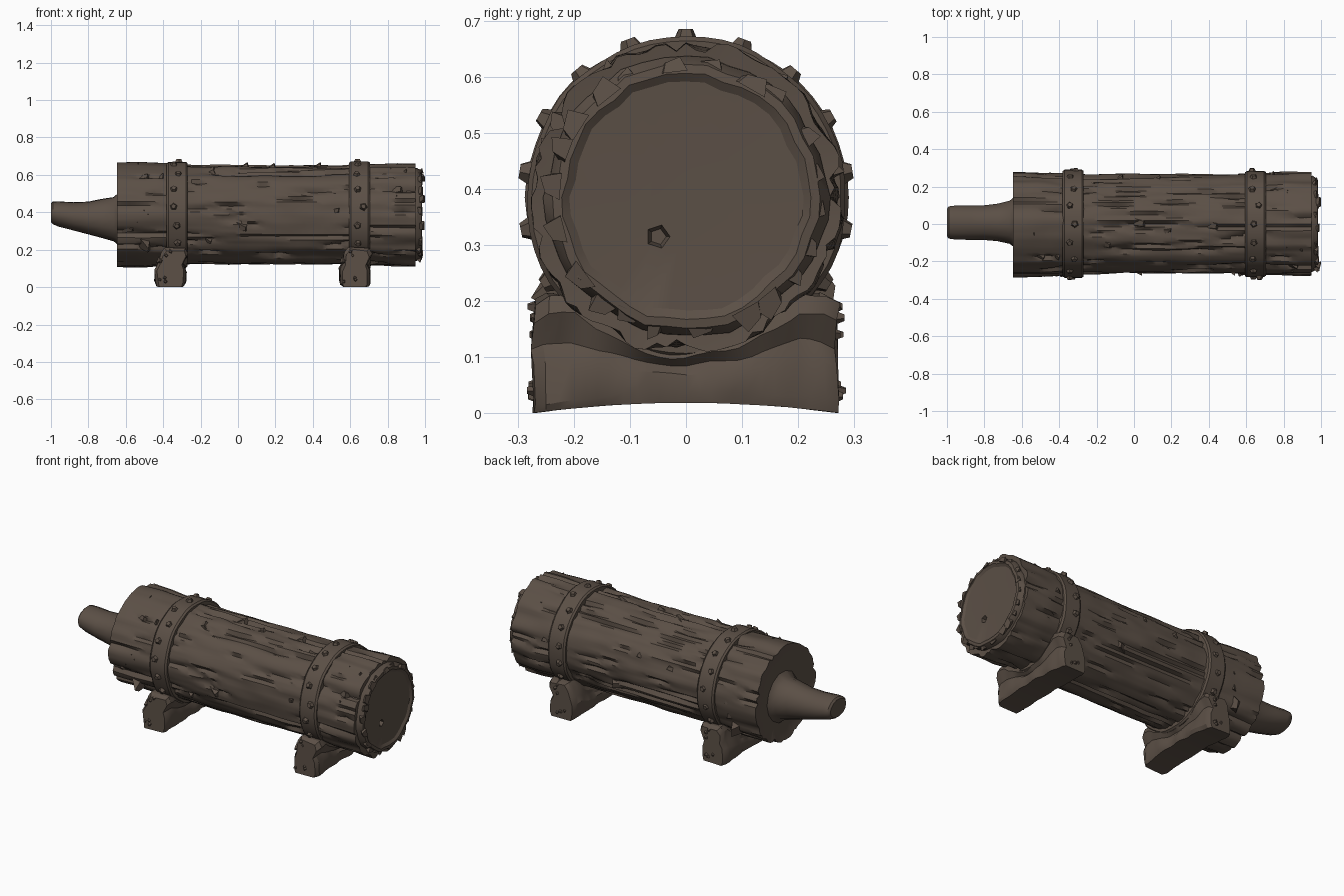
import bpy, bmesh, math, random
from mathutils import Vector, Matrix, noise

if "Cube" in bpy.data.objects:
    bpy.data.objects.remove(bpy.data.objects["Cube"])

random.seed(7)
CZ = 0.385          # height of the log's axis
TAU = math.tau

wood = bpy.data.materials.new("dark brown wood")
wood.diffuse_color = (0.105, 0.079, 0.061, 1)
wood.use_nodes = True
wood.node_tree.nodes["Principled BSDF"].inputs["Base Color"].default_value = wood.diffuse_color


def finish(name, bm, angle=35):
    bmesh.ops.recalc_face_normals(bm, faces=bm.faces)
    me = bpy.data.meshes.new(name)
    bm.to_mesh(me)
    bm.free()
    me.materials.append(wood)
    ob = bpy.data.objects.new(name, me)
    bpy.context.collection.objects.link(ob)
    bpy.context.view_layer.objects.active = ob
    ob.select_set(True)
    if angle:
        bpy.ops.object.shade_smooth_by_angle(angle=math.radians(angle))
    ob.select_set(False)
    return ob


def loft(rings, closed=False):
    """Skin a list of point rings; cap the ends or close into a torus."""
    bm = bmesh.new()
    vs = [[bm.verts.new(p) for p in r] for r in rings]
    n = len(vs[0])
    for k in range(len(vs) if closed else len(vs) - 1):
        a, b = vs[k], vs[(k + 1) % len(vs)]
        for i in range(n):
            j = (i + 1) % n
            bm.faces.new((a[i], a[j], b[j], b[i]))
    if not closed:
        bm.faces.new(vs[0])
        bm.faces.new(vs[-1])
    return bm


def around(x, radius, n, wobble):
    """Ring about the log axis; wobble(angle, x) adds to the radius."""
    pts = []
    for i in range(n):
        a = TAU * i / n
        r = radius + wobble(a, x)
        pts.append((x, r * math.cos(a), CZ + r * math.sin(a)))
    return pts


def bark(a, x):
    c, s = math.cos(a), math.sin(a)
    end = max(0.0, abs(x - 0.15) - 0.5) / 0.3
    ridge = noise.noise((c * 5, s * 5, x * 1.1))
    crack = abs(noise.noise((c * 6 + 9, s * 6, x * 0.9 + 3)))
    dent = noise.noise((c * 3, s * 3 + 5, x * 7))
    return (0.012 + 0.006 * end) * ridge + 0.006 * dent - 0.022 * max(0, 1 - crack * 9)


# Log with lengthwise bark ridges, flared at both ends
rings = [around(-0.635, 0.15, 96, lambda a, x: 0),
         around(-0.635, 0.225, 96, lambda a, x: 0.5 * bark(a, x))]
for k in range(49):
    x = -0.648 + 1.598 * k / 48
    flare = 0.264 + 0.012 * min(1, max(0, (abs(x - 0.15) - 0.42) / 0.25))
    rings.append(around(x, flare, 96, bark))
rings += [around(0.945, 0.235, 96, lambda a, x: 0.5 * bark(a, x)),
          around(0.94, 0.15, 96, lambda a, x: 0)]
finish("log", loft(rings), 40)


# Ragged sawn core on the right end, with a pentagonal hole
def rough(a, x):
    return 0.012 * noise.noise((math.cos(a) * 4, math.sin(a) * 4, x * 9))


core = finish("log_end", loft([around(x, r, 40, rough) for x, r in
              ((0.9, 0.25), (0.955, 0.25), (0.982, 0.236), (0.984, 0.22),
               (0.974, 0.205), (0.971, 0.1))]), 30)
bm = bmesh.new()
bmesh.ops.create_cone(bm, cap_ends=True, segments=5, radius1=0.012, radius2=0.03, depth=0.08,
                      matrix=Matrix.Translation((0.968, -0.05, 0.315)) @ Matrix.Rotation(math.pi / 2, 4, 'Y'))
hole = finish("hole_cutter", bm, 0)
hole.hide_render = True
hole.hide_viewport = True
cut = core.modifiers.new("hole", 'BOOLEAN')
cut.object = hole
cut.operation = 'DIFFERENCE'
cut.solver = 'EXACT'

# Splinters around the right rim
bm = bmesh.new()


def chip(bm, x, a, r, length, width, height, tilt=0.0):
    """Small wedge of bark standing on the log at angle a."""
    out = Vector((0, math.cos(a), math.sin(a)))
    side = Vector((0, -math.sin(a), math.cos(a)))
    ax = Vector((1, 0, 0)) + side * tilt
    o = Vector((x, 0, CZ)) + out * r
    base = [o - ax * length - side * width, o + ax * length - side * width,
            o + ax * length + side * width, o - ax * length + side * width]
    top = [o + out * height + ax * length * 0.7 - side * width * 0.6,
           o + out * height * 0.7 + ax * length * 0.6 + side * width * 0.6]
    b = [bm.verts.new(p) for p in base]
    t = [bm.verts.new(p) for p in top]
    for f in ((b[0], b[1], t[0]), (b[1], b[2], t[1], t[0]), (b[2], b[3], t[1]),
              (b[3], b[0], t[0], t[1]), (b[3], b[2], b[1], b[0])):
        bm.faces.new(f)


for k in range(22):
    chip(bm, 0.965 + random.uniform(-0.01, 0.012), TAU * k / 22 + random.uniform(-.1, .1), 0.225,
         0.022, random.uniform(0.012, 0.03), random.uniform(0.025, 0.042), random.uniform(-.4, .4))
finish("rim_splinters", bm, 0)

# Bark flakes: a few placed ones, then scattered ones
bm = bmesh.new()
for x, a in ((-0.5, 3.15), (0.02, 3.4), (0.85, 2.6), (-0.15, 2.0), (0.03, 1.55), (0.8, 0.9), (0.42, 1.6)):
    chip(bm, x, a, 0.25, 0.03, 0.02, 0.034, 0.2)
for a in (-0.62, math.pi + 0.62):
    chip(bm, -0.5, a, 0.26, 0.03, 0.035, 0.07, 0.3)
for k in range(26):
    chip(bm, random.choice((random.uniform(-0.6, 0.9), random.uniform(0.72, 0.93), random.uniform(-0.62, -0.4))),
         random.uniform(-0.7, math.pi + 0.7), 0.25, random.uniform(0.015, 0.04),
         random.uniform(0.01, 0.022), random.uniform(0.025, 0.04), random.uniform(-.3, .3))
finish("bark_flakes", bm, 0)

# Straps with studs, each over a rough cradle foot
for side, bx, fx in (("left", -0.325, -0.36), ("right", 0.65, 0.625)):
    def bend(a, x):
        return 0.007 * noise.noise((math.cos(a) * 2.5, math.sin(a) * 2.5, bx * 5))

    prof = ((-0.056, 0.24), (-0.056, 0.279), (-0.046, 0.287), (0.046, 0.287), (0.056, 0.279), (0.056, 0.24))
    finish(side + "_strap", loft([around(bx + dx, r, 56, bend) for dx, r in prof], True), 30)

    bm = bmesh.new()
    for k in range(13):
        a = -0.55 + (math.pi + 1.1) * k / 12
        dx = random.uniform(-0.022, 0.022)
        r = 0.288
        m = (Matrix.Translation((bx + dx, r * math.cos(a), CZ + r * math.sin(a)))
             @ Matrix.Rotation(a - math.pi / 2, 4, 'X') @ Matrix.Rotation(random.uniform(0, 1.5), 4, 'Z'))
        bmesh.ops.create_cone(bm, cap_ends=True, segments=5, radius1=0.025, radius2=0.013, depth=0.026, matrix=m)
    finish(side + "_studs", bm, 0)

    # Foot: rounded section swept along y, dipping under the log
    rings = []
    for k in range(25):
        y = -0.27 + 0.54 * k / 24
        e = abs(y) / 0.27
        top = min(0.21, CZ - math.sqrt(max(0.0, 0.275 ** 2 - y * y)) + 0.02)
        shrink = 0.012 if k in (0, 24) else 0.0
        low = 0.018 * (1 - e ** 2)
        top -= shrink
        w = 0.08 - shrink
        sec = ((-w + 0.008, low), (w - 0.008, low), (w, low + 0.02), (w * 0.98, (top + low) * 0.45),
               (w * 0.82, low + (top - low) * 0.6), (w, top - 0.03), (w - 0.015, top), (-w + 0.03, top),
               (-w + 0.012, top - 0.03), (-w * 0.85, low + (top - low) * 0.6), (-w, (top + low) * 0.45), (-w, low + 0.02))
        ring = []
        for i, (px, pz) in enumerate(sec):
            n = noise.noise_vector((px * 14 + fx * 3, y * 14, pz * 14)) * 0.012
            flat = i < 2
            lean = 0.015 * min(1, max(0, (pz - 0.1) / 0.1))
            ring.append((fx + px + lean + n.x, y + n.y, max(0, pz + (0 if flat else n.z))))
        rings.append(ring)
    finish(side + "_foot", loft(rings), 30)

    # Splinters on the foot ends
    bm = bmesh.new()
    for s in (-1, 1):
        for k in range(6):
            p = Vector((fx + random.uniform(-0.06, 0.06), s * 0.258, (0.03, 0.05, 0.14, 0.17, 0.19, 0.04)[k]))
            m = Matrix.Translation(p) @ Matrix.Rotation(-s * math.pi / 2, 4, 'X') @ Matrix.Rotation(random.random() * 2, 4, 'Z')
            bmesh.ops.create_cone(bm, cap_ends=True, segments=4, radius1=0.026, radius2=0.006,
                                  depth=random.uniform(0.035, 0.06), matrix=m)
    finish(side + "_foot_splinters", bm, 0)

# Tapered spigot on the left end: x, lower z, upper z, half width
rings = []
for x, lo, hi, w in ((-0.60, 0.20, 0.55, 0.19), (-0.640, 0.225, 0.505, 0.135), (-0.665, 0.245, 0.482, 0.115),
                     (-0.73, 0.262, 0.472, 0.1), (-0.80, 0.28, 0.457, 0.093), (-0.88, 0.3, 0.453, 0.092),
                     (-0.96, 0.322, 0.458, 0.09), (-0.99, 0.335, 0.457, 0.086), (-1.0, 0.345, 0.447, 0.074)):
    ring = []
    for i in range(14):
        a = TAU * i / 14
        g = 1 + 0.05 * noise.noise((math.cos(a) * 2, math.sin(a) * 2, x * 4))
        ring.append((x, 0.008 + w * g * math.cos(a), (lo + hi) / 2 + (hi - lo) / 2 * g * math.sin(a)))
    rings.append(ring)
finish("spigot", loft(rings), 40)
